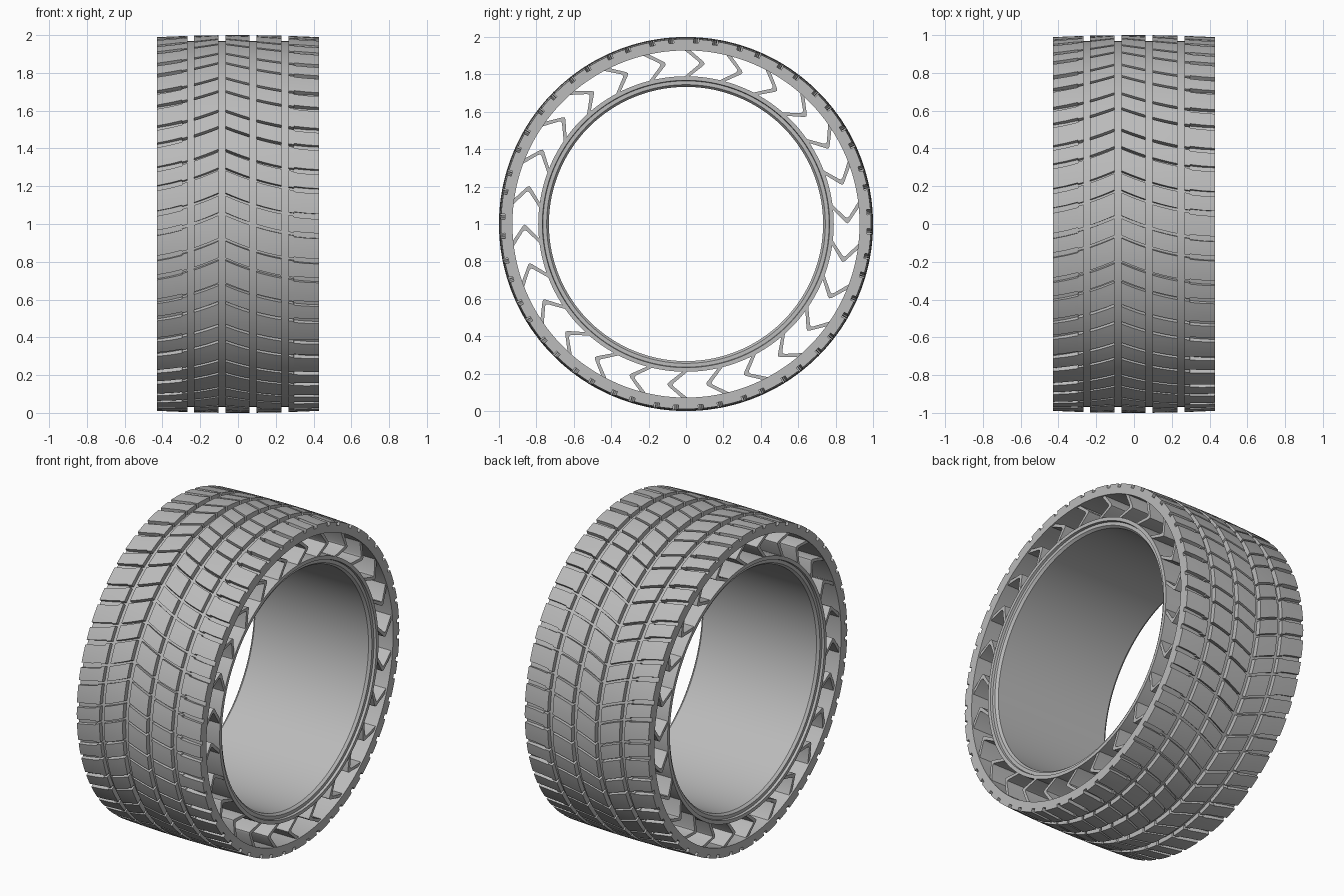
import bpy, bmesh
from math import sin, cos, pi, radians

if "Cube" in bpy.data.objects:
    bpy.data.objects.remove(bpy.data.objects["Cube"])

PITCHES = 26
STEP = 2 * pi / PITCHES
HALF = 0.43

rubber = bpy.data.materials.new("grey_rubber")
rubber.use_nodes = True
rubber.diffuse_color = (0.5, 0.5, 0.5, 1)
rubber.node_tree.nodes["Principled BSDF"].inputs["Base Color"].default_value = (0.5, 0.5, 0.5, 1)


def point(x, r, a):
    """Polar position around the axle; angle runs from the top towards the back."""
    return (x, r * sin(a), 1 + r * cos(a))


def finish(bm, name):
    bmesh.ops.recalc_face_normals(bm, faces=bm.faces)
    mesh = bpy.data.meshes.new(name)
    bm.to_mesh(mesh)
    bm.free()
    mesh.materials.append(rubber)
    obj = bpy.data.objects.new(name, mesh)
    bpy.context.collection.objects.link(obj)
    bpy.ops.object.select_all(action="DESELECT")
    obj.select_set(True)
    bpy.context.view_layer.objects.active = obj
    bpy.ops.object.shade_smooth_by_angle(angle=radians(25))
    return obj


def ring(name, profile, segments=PITCHES * 6):
    """Revolve a closed (x, radius) profile around the axle."""
    bm = bmesh.new()
    loops = [[bm.verts.new(point(x, r, 2 * pi * i / segments)) for x, r in profile]
             for i in range(segments)]
    n = len(profile)
    for i in range(segments):
        a, b = loops[i], loops[(i + 1) % segments]
        for j in range(n):
            k = (j + 1) % n
            bm.faces.new((a[j], a[k], b[k], b[j]))
    return finish(bm, name)


# Outer band carrying the tread
ring("tread_band", [(-HALF, 0.928), (HALF, 0.928), (HALF, 0.969), (-HALF, 0.969)])

# Inner hub ring with a stepped, chamfered lip on both sides
lip = [(0.395, 0.733), (0.41, 0.745), (0.41, 0.765), (0.425, 0.768), (0.425, 0.79)]
ring("hub_ring", lip + [(-x, r) for x, r in reversed(lip)])

# Chevron spokes running across the full width
bm = bmesh.new()
front = [(0.938, 0.012), (0.872, 0.094), (0.862, 0.1), (0.852, 0.094), (0.78, 0.008)]
back = [(r, s - 0.029) for r, s in reversed(front)]
outline = front + back
for k in range(PITCHES):
    sides = [[bm.verts.new(point(x, r, k * STEP + s / 0.86)) for r, s in outline]
             for x in (-0.42, 0.42)]
    n = len(outline)
    for i in range(n):
        j = (i + 1) % n
        bm.faces.new((sides[0][i], sides[0][j], sides[1][j], sides[1][i]))
    for side in sides:
        for i in range(len(front) - 1):
            bm.faces.new((side[i], side[i + 1], side[n - 2 - i], side[n - 1 - i]))
finish(bm, "spokes")


# Tread blocks between swept lateral grooves
def sweep(x):
    d = abs(x + 0.085)
    return 0.127 - (0.47 * d - 0.434 * d * d)


def crown(x):
    return 1.0 - 0.06 * x * x


def groove(x):
    return 0.028 if abs(x) > 0.296 else 0.015


def tread_rib(name, xs, rows=4):
    bm = bmesh.new()
    first, second = radians(3.2), radians(9.2)
    for k in range(PITCHES):
        for a0, a1 in ((first, second), (second, first + STEP)):
            top, low = [], []
            for x in xs:
                start = a0 + k * STEP + sweep(x) + groove(x) / 2
                end = a1 + k * STEP + sweep(x) - groove(x) / 2
                angles = [start + (end - start) * j / rows for j in range(rows + 1)]
                top.append([bm.verts.new(point(x, crown(x), a)) for a in angles])
                low.append([bm.verts.new(point(x, 0.96, a)) for a in angles])
            for i in range(len(xs) - 1):
                for j in range(rows):
                    bm.faces.new((top[i][j], top[i + 1][j], top[i + 1][j + 1], top[i][j + 1]))
                for j in (0, rows):
                    bm.faces.new((top[i][j], top[i + 1][j], low[i + 1][j], low[i][j]))
            for i in (0, -1):
                for j in range(rows):
                    bm.faces.new((top[i][j], top[i][j + 1], low[i][j + 1], low[i][j]))
    return finish(bm, name)


def stations(x0, x1, n=4):
    return [x0 + (x1 - x0) * i / n for i in range(n + 1)]


shoulder = [0.267, 0.295, 0.297, 0.36, HALF]
tread_rib("left_shoulder_blocks", shoulder)
tread_rib("right_shoulder_blocks", [-x for x in shoulder])
tread_rib("left_rib_blocks", stations(0.099, 0.231))
tread_rib("centre_rib_blocks", stations(-0.067, 0.062))
tread_rib("right_rib_blocks", stations(-0.234, -0.103))
